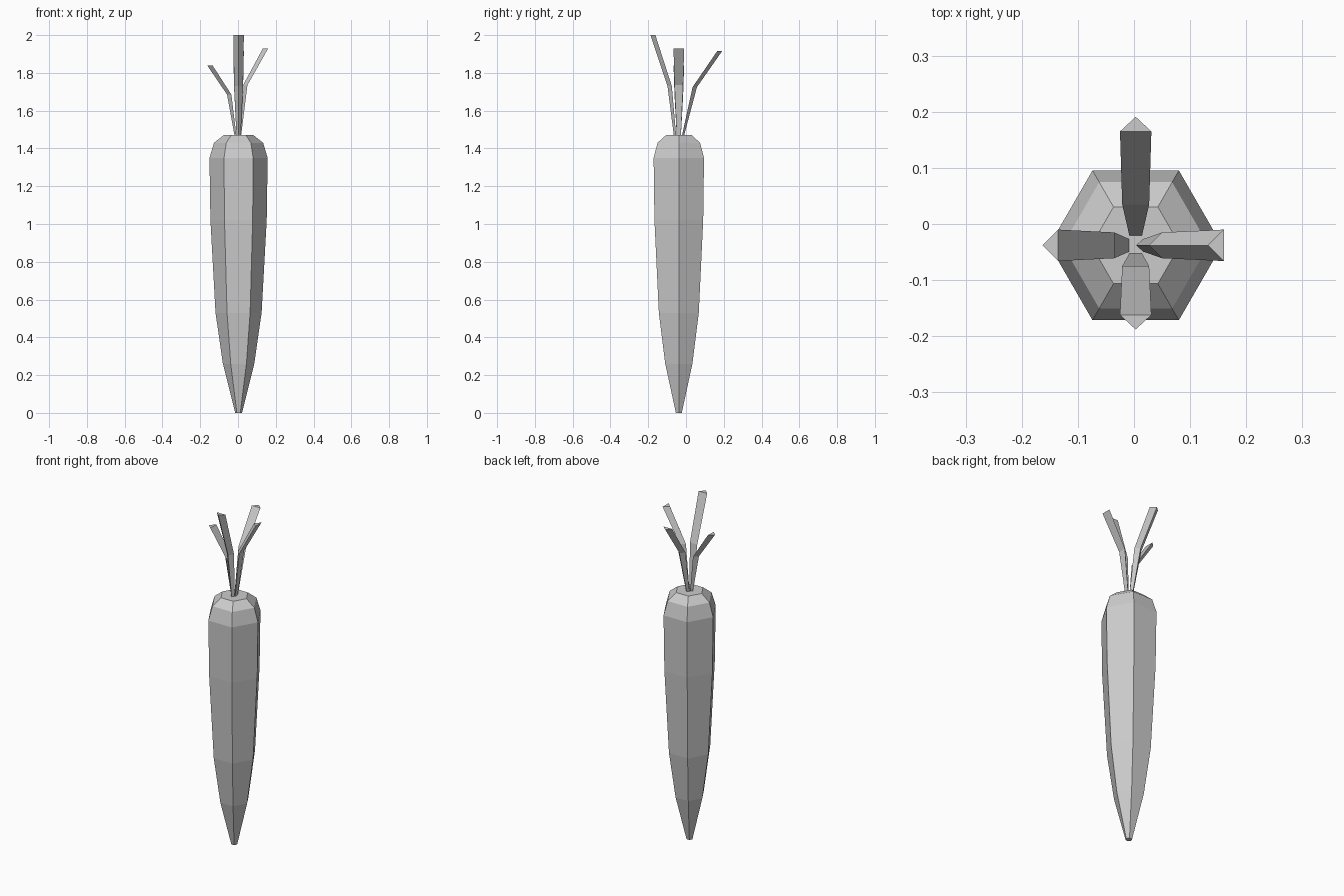
import bpy, bmesh, math

if "Cube" in bpy.data.objects:
    bpy.data.objects.remove(bpy.data.objects["Cube"])

CX, CY = 0.003, -0.038   # carrot axis

grey = bpy.data.materials.new("plain_grey")
grey.diffuse_color = (0.6, 0.6, 0.6, 1)
grey.use_nodes = True
grey.node_tree.nodes["Principled BSDF"].inputs["Base Color"].default_value = grey.diffuse_color


def loft(name, rings):
    """Skin a list of equal-length vertex rings and cap both ends."""
    bm = bmesh.new()
    vr = [[bm.verts.new(p) for p in ring] for ring in rings]
    n = len(vr[0])
    for a, b in zip(vr, vr[1:]):
        for i in range(n):
            j = (i + 1) % n
            bm.faces.new((a[i], a[j], b[j], b[i]))
    bm.faces.new(vr[0])
    bm.faces.new(vr[-1])
    bmesh.ops.recalc_face_normals(bm, faces=bm.faces)
    me = bpy.data.meshes.new(name)
    bm.to_mesh(me)
    bm.free()
    me.materials.append(grey)
    ob = bpy.data.objects.new(name, me)
    bpy.context.collection.objects.link(ob)
    return ob


# Six-sided root: (height, radius)
profile = [(0, 0.018), (0.26, 0.083), (0.53, 0.122), (1.02, 0.149),
           (1.35, 0.154), (1.43, 0.13), (1.47, 0.079)]
loft("root", [[(CX + r * math.cos(k * math.pi / 3),
                CY + r * math.sin(k * math.pi / 3), z) for k in range(6)]
              for z, r in profile])


# Bent three-sided stalks: each row is (flat side distance, ridge distance, half width, z)
def stalk(name, direction, rows):
    dx, dy = direction
    rings = []
    for flat, ridge, w, z in rows:
        rings.append([(CX + dx * flat - dy * w, CY + dy * flat + dx * w, z),
                      (CX + dx * flat + dy * w, CY + dy * flat - dx * w, z),
                      (CX + dx * ridge, CY + dy * ridge, z)])
    loft(name, rings)


stalk("stalk_left", (-1, 0), [(0.011, 0.021, 0.011, 1.465), (0.038, 0.061, 0.023, 1.685), (0.138, 0.166, 0.028, 1.84)])
stalk("stalk_right", (1, 0), [(0.013, 0.001, 0.011, 1.465), (0.047, 0.024, 0.023, 1.735), (0.157, 0.129, 0.028, 1.93)])
stalk("stalk_front", (0, -1), [(0.014, 0.026, 0.011, 1.465), (0.037, 0.060, 0.024, 1.73), (0.124, 0.150, 0.028, 2.0)])
stalk("stalk_back", (0, 1), [(0.016, 0.027, 0.011, 1.465), (0.073, 0.096, 0.024, 1.725), (0.203, 0.229, 0.028, 1.915)])
